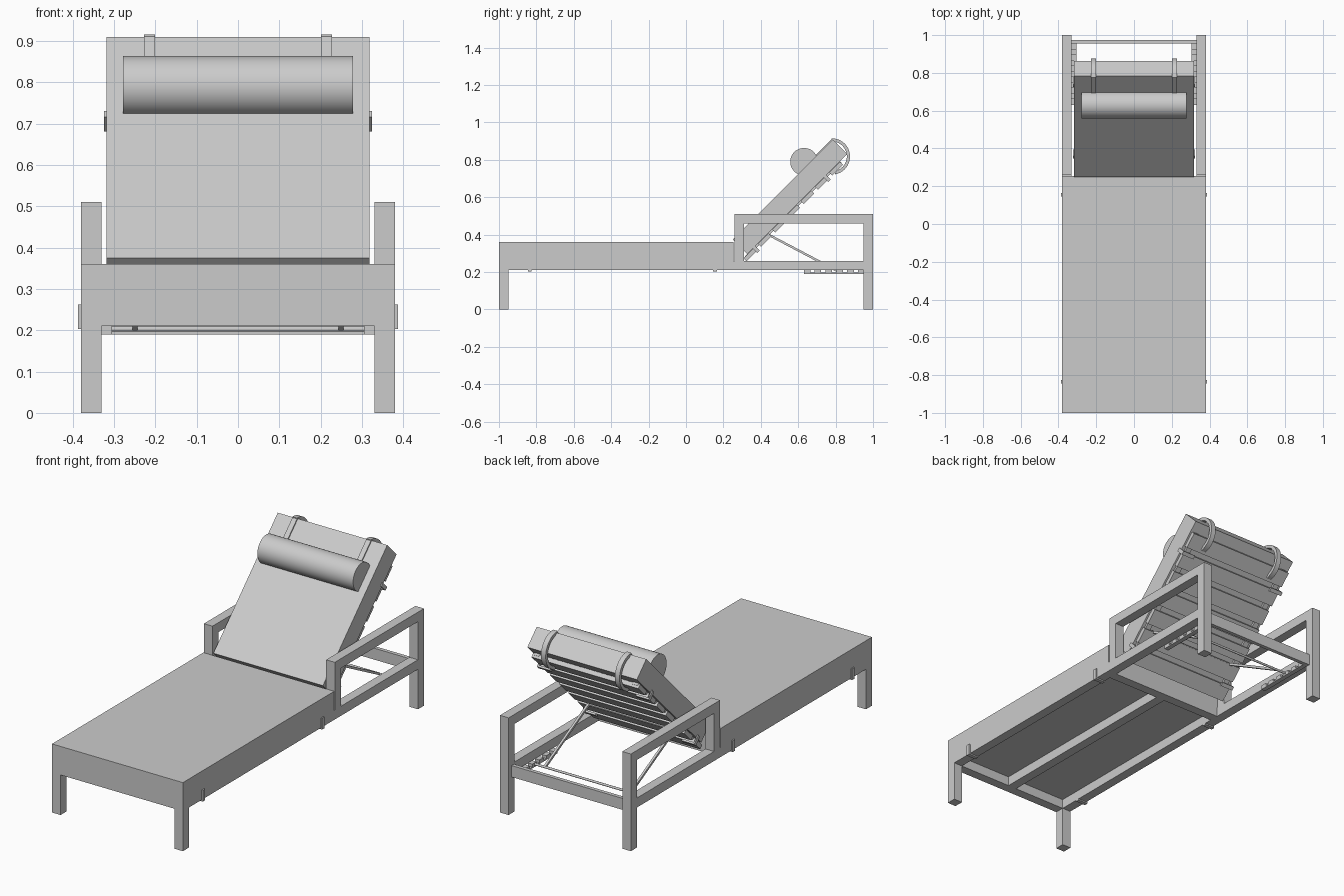
import bpy, bmesh
from math import cos, sin, radians, atan2, hypot
from mathutils import Matrix

cube = bpy.data.objects.get("Cube")
if cube:
    bpy.data.objects.remove(cube, do_unlink=True)

grey = bpy.data.materials.new("light_grey")
grey.use_nodes = True
COLOUR = (0.6, 0.6, 0.6, 1)
grey.diffuse_color = COLOUR
grey.node_tree.nodes["Principled BSDF"].inputs["Base Color"].default_value = COLOUR

# Backrest frame: local y runs up the back, local z points out of its front
TILT = Matrix.Translation((0, 0.25, 0.375)) @ Matrix.Rotation(radians(45), 4, 'X')
FLAT = Matrix.Identity(4)
SIDES = (("left", 1), ("right", -1))


def finish(name, bm, matrix=FLAT):
    bmesh.ops.recalc_face_normals(bm, faces=bm.faces)
    mesh = bpy.data.meshes.new(name)
    bm.to_mesh(mesh)
    bm.free()
    mesh.materials.append(grey)
    obj = bpy.data.objects.new(name, mesh)
    obj.matrix_world = matrix
    bpy.context.collection.objects.link(obj)
    return obj


def box(name, x, y, z, matrix=FLAT):
    bm = bmesh.new()
    bmesh.ops.create_cube(bm, size=1)
    for v in bm.verts:
        v.co = [(a + b) / 2 + c * (b - a) for (a, b), c in zip((x, y, z), v.co)]
    return finish(name, bm, matrix)


def pair(name, x, y, z, matrix=FLAT):
    for side, s in SIDES:
        box(f"{side}_{name}", sorted((x[0] * s, x[1] * s)), y, z, matrix)


def smooth(obj):
    bpy.ops.object.select_all(action='DESELECT')
    obj.select_set(True)
    bpy.context.view_layer.objects.active = obj
    bpy.ops.object.shade_smooth_by_angle(angle=radians(35))


def cylinder_x(name, half, radius, y, z, segments):
    bm = bmesh.new()
    bmesh.ops.create_cone(bm, cap_ends=True, segments=segments, radius1=radius,
                          radius2=radius, depth=2 * half)
    turn = Matrix.Translation((0, y, z)) @ Matrix.Rotation(radians(90), 4, 'Y')
    bmesh.ops.transform(bm, matrix=turn, verts=bm.verts)
    smooth(finish(name, bm))


# Legs, arm frames and lower rails
POST = (0.33, 0.38)
pair("front_leg", POST, (-1, -0.95), (0, 0.26))
pair("rear_leg", POST, (0.95, 1), (0, 0.51))
pair("arm_post", POST, (0.26, 0.31), (0.21, 0.51))
pair("armrest", POST, (0.31, 0.95), (0.46, 0.51))
pair("rear_side_rail", POST, (0.31, 0.95), (0.21, 0.26))
pair("front_side_rail", POST, (-0.95, 0.26), (0.21, 0.26))
box("front_rail", (-0.33, 0.33), (-1, -0.95), (0.21, 0.26))
box("middle_rail", (-0.33, 0.33), (0.205, 0.255), (0.21, 0.26))
box("centre_beam", (-0.025, 0.025), (-0.95, 0.205), (0.21, 0.26))
box("rear_crossbar", (-0.33, 0.33), (0.955, 0.975), (0.19, 0.25))

# Seat cushion and its side clips
box("seat_cushion", (-0.38, 0.38), (-1, 0.255), (0.26, 0.36))
for where, y in (("front", -0.835), ("rear", 0.155)):
    pair(f"{where}_seat_clip", (0.38, 0.387), (y - 0.01, y + 0.01), (0.203, 0.262))
    pair(f"{where}_seat_clip_foot", (0.33, 0.387), (y - 0.01, y + 0.01), (0.203, 0.21))

# Back cushion, slats and side clips
box("back_cushion", (-0.318, 0.318), (0, 0.755), (-0.11, 0), TILT)
pair("back_side_rail", (0.27, 0.3), (-0.02, 0.7), (-0.122, -0.11), TILT)
for i in range(7):
    u = -0.03 + i * 0.108
    box(f"back_slat_{i + 1}", (-0.31, 0.31), (u, u + 0.08), (-0.135, -0.112), TILT)
for where, u in (("lower", 0.05), ("upper", 0.587)):
    pair(f"{where}_back_clip", (0.318, 0.324), (u - 0.01, u + 0.01), (-0.145, -0.095), TILT)
    pair(f"{where}_back_clip_foot", (0.25, 0.324), (u - 0.01, u + 0.01), (-0.145, -0.135), TILT)

# Head bolster
cylinder_x("head_bolster", 0.278, 0.0735, 0.631, 0.79, 48)

# Bolster straps: a flat band in front and a curved loop behind the top edge
for side, s in SIDES:
    x0, x1 = s * 0.2145 - 0.0135, s * 0.2145 + 0.0135
    box(f"{side}_strap_front", (x0, x1), (0.56, 0.757), (-0.002, 0.006), TILT)
    bm = bmesh.new()
    rings = []
    for i in range(25):
        a = radians(92 - i * 7.15)
        rings.append([bm.verts.new((x, 0.78 + r * cos(a), 0.818 + r * sin(a)))
                      for x, r in ((x0, 0.08), (x1, 0.08), (x1, 0.097), (x0, 0.097))])
    for a, b in zip(rings, rings[1:]):
        for k in range(4):
            j = (k + 1) % 4
            bm.faces.new((a[k], a[j], b[j], b[k]))
    bm.faces.new(rings[0])
    bm.faces.new(rings[-1])
    smooth(finish(f"{side}_strap_loop", bm))

# Folding prop that holds the back up
TOP, FOOT = (0.45, 0.395), (0.815, 0.203)
cylinder_x("prop_top_rod", 0.26, 0.006, *TOP, 12)
cylinder_x("prop_foot_rod", 0.31, 0.006, *FOOT, 12)
dy, dz = FOOT[0] - TOP[0], FOOT[1] - TOP[1]
arm = Matrix.Translation((0, *TOP)) @ Matrix.Rotation(atan2(dz, dy), 4, 'X')
pair("prop_arm", (0.243, 0.255), (0, hypot(dy, dz)), (-0.006, 0.006), arm)

# Notched racks that catch the prop foot
pair("rack_base", (0.305, 0.33), (0.63, 0.955), (0.19, 0.197))
for i in range(6):
    y = 0.63 + i * 0.058
    pair(f"rack_tooth_{i + 1}", (0.305, 0.33), (y, y + 0.035), (0.197, 0.212))
